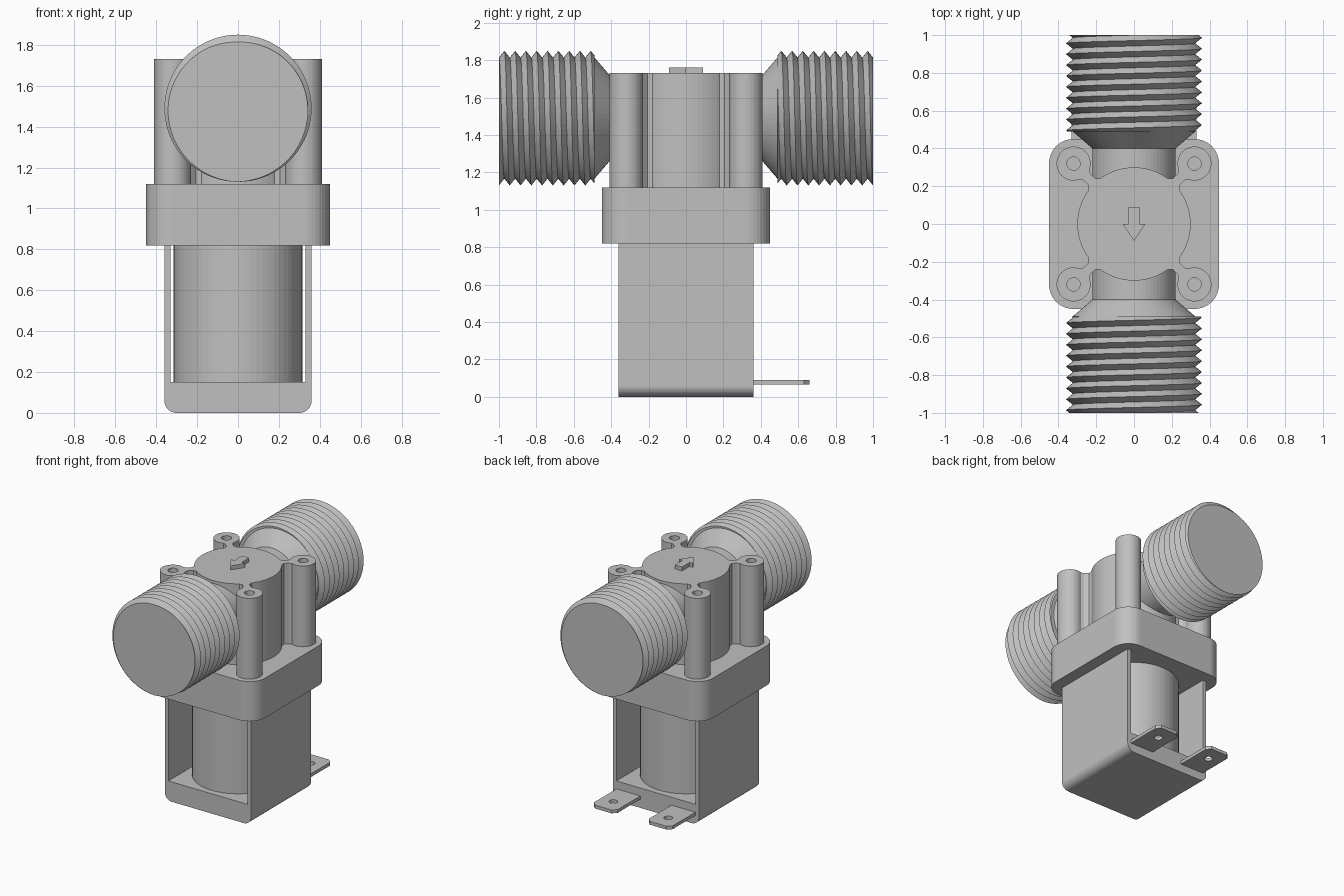
import bpy
import bmesh
from math import pi, sin, cos, radians
from mathutils import Matrix, Vector

if "Cube" in bpy.data.objects:
    bpy.data.objects.remove(bpy.data.objects["Cube"])

GREY = (0.53, 0.53, 0.53, 1)
grey = bpy.data.materials.new("light grey")
grey.diffuse_color = GREY
grey.use_nodes = True
grey.node_tree.nodes["Principled BSDF"].inputs["Base Color"].default_value = GREY
parts = []


def finish(bm, name):
    bmesh.ops.remove_doubles(bm, verts=bm.verts, dist=0.0002)
    bmesh.ops.recalc_face_normals(bm, faces=bm.faces)
    mesh = bpy.data.meshes.new(name)
    bm.to_mesh(mesh)
    bm.free()
    mesh.materials.append(grey)
    obj = bpy.data.objects.new(name, mesh)
    bpy.context.collection.objects.link(obj)
    parts.append(obj)
    return obj


def lathe(name, profile, matrix=Matrix(), steps=64):
    """Spin (radius, height) points around z, then place with the matrix."""
    bm = bmesh.new()
    verts = [bm.verts.new((r, 0, h)) for r, h in profile]
    edges = [bm.edges.new(pair) for pair in zip(verts, verts[1:])]
    bmesh.ops.spin(bm, geom=verts + edges, cent=(0, 0, 0), axis=(0, 0, 1),
                   angle=2 * pi, steps=steps)
    bm.transform(matrix)
    return finish(bm, name)


def prism(name, outline, low, high, matrix=Matrix()):
    """Extrude an xy outline from low to high along z."""
    bm = bmesh.new()
    face = bm.faces.new([bm.verts.new((x, y, low)) for x, y in outline])
    top = bmesh.ops.extrude_face_region(bm, geom=[face])["geom"]
    bmesh.ops.translate(bm, vec=(0, 0, high - low),
                        verts=[v for v in top if isinstance(v, bmesh.types.BMVert)])
    bm.transform(matrix)
    return finish(bm, name)


def arc(cx, cy, radius, start, end, steps=10):
    angles = [radians(start + (end - start) * i / steps) for i in range(steps + 1)]
    return [(cx + radius * cos(a), cy + radius * sin(a)) for a in angles]


# Square flange with rounded corners
FLANGE_TOP, TOP, BOSS = 1.12, 1.73, 0.32
corners = [(1, 1), (-1, 1), (-1, -1), (1, -1)]
outline = []
for n, (sx, sy) in enumerate(corners):
    outline += arc(sx * BOSS, sy * BOSS, 0.13, 90 * n, 90 * n + 90)
prism("flange", outline, 0.82, FLANGE_TOP)

# Central valve chamber
lathe("valve_chamber", [(0, FLANGE_TOP), (0.3, FLANGE_TOP), (0.3, TOP), (0, TOP)])

# Screw bosses joined to the chamber by flared webs
half_web = [(0.27, 0.06), (0.295, 0.045), (0.315, 0.025), (0.35, 0.025),
            (0.37, 0.035), (0.39, 0.05)]
web = half_web + [(d, -w) for d, w in reversed(half_web)]
for n, (sx, sy) in enumerate(corners):
    lathe(f"screw_boss_{n + 1}",
          [(0, 1.3), (0.035, 1.3), (0.035, TOP), (0.09, TOP),
           (0.09, FLANGE_TOP), (0, FLANGE_TOP)],
          Matrix.Translation((sx * BOSS, sy * BOSS, 0)), 40)
    prism(f"boss_web_{n + 1}", web, FLANGE_TOP, TOP,
          Matrix.Rotation(pi / 4 + n * pi / 2, 4, "Z"))

# Flow arrow raised on top
prism("flow_arrow", [(0, -0.09), (0.06, 0), (0.03, 0), (0.03, 0.09),
                     (-0.03, 0.09), (-0.03, 0), (-0.06, 0)], TOP, 1.76)

# Pipe necks and helical threaded ends
AXIS_Z, PITCH, CREST, DEPTH, COLS = 1.49, 0.0577, 0.36, 0.036, 72
START, END = -1.0, -0.49


def threaded_end(name, turn):
    def point(col, row):
        f = col / COLS
        y = min(max(START + PITCH * (row / 2 - f), START), END)
        phase = (y - START) / PITCH + f
        r = CREST - DEPTH * 2 * abs(phase - round(phase))
        a = 2 * pi * f - pi / 2
        return Vector((r * cos(a), y, r * sin(a) + AXIS_Z))

    bm = bmesh.new()
    rows = int((END - START) / PITCH) * 2 + 5
    grid = [[bm.verts.new(point(c, r)) for r in range(rows + 1)]
            for c in range(COLS + 1)]
    for a, b in zip(grid, grid[1:]):
        for r in range(rows):
            bm.faces.new((a[r], b[r], b[r + 1], a[r + 1]))
    bmesh.ops.remove_doubles(bm, verts=bm.verts, dist=0.0002)
    # Close both ends with flat discs
    for y in (START, END):
        centre = bm.verts.new((0, y, AXIS_Z))
        rim = [e for e in bm.edges if e.is_boundary
               and all(abs(v.co.y - y) < 0.001 for v in e.verts)]
        for e in rim:
            bm.faces.new((e.verts[0], e.verts[1], centre))
    bm.transform(turn)
    finish(bm, name)


for side, angle in (("front", 0), ("back", pi)):
    turn = Matrix.Rotation(angle, 4, "Z")
    threaded_end(side + "_thread", turn)
    lathe(side + "_neck", [(0, 0.1), (0.22, 0.1), (0.22, 0.4), (0.325, 0.49), (0, 0.49)],
          turn @ Matrix.Translation((0, 0, AXIS_Z)) @ Matrix.Rotation(pi / 2, 4, "X"))

# Coil inside a U-shaped bracket with a solid base
lathe("coil", [(0, 0.15), (0.315, 0.15), (0.315, 0.82), (0, 0.82)])
bracket = ([(-0.36, 0.82)] + arc(-0.3, 0.06, 0.06, 180, 270)
           + arc(0.3, 0.06, 0.06, 270, 360)
           + [(0.36, 0.82), (0.33, 0.82), (0.33, 0.15), (-0.33, 0.15), (-0.33, 0.82)])
prism("coil_bracket", bracket, -0.36, 0.36, Matrix.Rotation(pi / 2, 4, "X"))

# Spade terminals at the back, each with a round hole
for side, x in (("left", 0.23), ("right", -0.23)):
    place = Matrix.Translation((x, 0, 0))
    blade = prism(side + "_terminal",
                  [(-0.1, 0.34), (0.1, 0.34), (0.1, 0.63), (0.07, 0.66),
                   (-0.07, 0.66), (-0.1, 0.63)], 0.065, 0.09, place)
    cutter = prism(side + "_hole_cutter", arc(0, 0.54, 0.03, 0, 345, 23), 0, 0.15, place)
    cutter.hide_render = True
    cutter.hide_viewport = True
    parts.remove(cutter)
    hole = blade.modifiers.new("hole", "BOOLEAN")
    hole.operation = "DIFFERENCE"
    hole.solver = "EXACT"
    hole.object = cutter

# Smooth round surfaces, keep edges crisp
for obj in bpy.context.view_layer.objects:
    obj.select_set(obj in parts)
bpy.context.view_layer.objects.active = parts[0]
bpy.ops.object.shade_smooth_by_angle(angle=radians(30))
